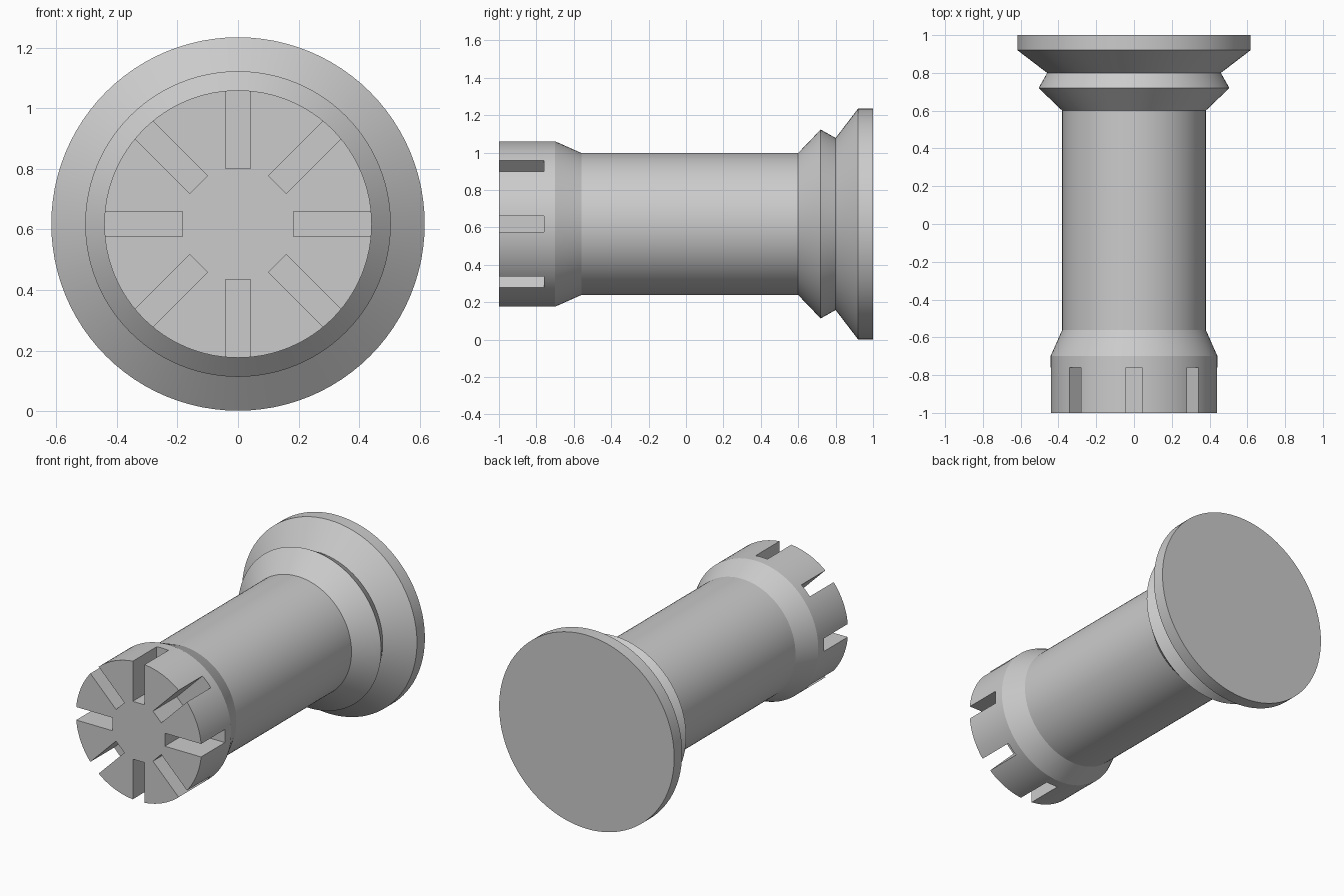
import bpy, bmesh, math
from mathutils import Matrix, Vector

if "Cube" in bpy.data.objects:
    bpy.data.objects.remove(bpy.data.objects["Cube"])

CENTRE_Z = 0.618
SEGMENTS = 96


def new_object(name, bm):
    bmesh.ops.recalc_face_normals(bm, faces=bm.faces[:])
    mesh = bpy.data.meshes.new(name)
    bm.to_mesh(mesh)
    bm.free()
    obj = bpy.data.objects.new(name, mesh)
    bpy.context.collection.objects.link(obj)
    obj.location.z = CENTRE_Z
    return obj


def lathe(name, profile):
    """Closed solid of revolution about y from (y, radius) pairs."""
    bm = bmesh.new()
    rings = []
    for y, r in profile:
        angles = [2 * math.pi * i / SEGMENTS for i in range(SEGMENTS)]
        rings.append([bm.verts.new((r * math.cos(a), y, r * math.sin(a))) for a in angles])
    for a, b in zip(rings, rings[1:]):
        for i in range(SEGMENTS):
            j = (i + 1) % SEGMENTS
            bm.faces.new((a[i], a[j], b[j], b[i]))
    bm.faces.new(rings[0])
    bm.faces.new(rings[-1])
    return new_object(name, bm)


# Turned body: slotted head, taper, shaft, double flared flange
pin = lathe("slotted_pin", [
    (-1.0, 0.442), (-0.70, 0.442), (-0.56, 0.38), (0.60, 0.38),
    (0.72, 0.505), (0.80, 0.46), (0.92, 0.617), (1.0, 0.617)])

# Eight radial slot cutters
bm = bmesh.new()
inner, outer, front, back, width = 0.184, 0.60, -1.1, -0.76, 0.083
for k in range(8):
    m = (Matrix.Rotation(k * math.pi / 4, 4, 'Y')
         @ Matrix.Translation(((inner + outer) / 2, (front + back) / 2, 0))
         @ Matrix.Diagonal(Vector((outer - inner, back - front, width, 1))))
    bmesh.ops.create_cube(bm, size=1, matrix=m)
cutter = new_object("slot_cutter", bm)
cutter.hide_render = True

mod = pin.modifiers.new("slots", 'BOOLEAN')
mod.operation = 'DIFFERENCE'
mod.solver = 'EXACT'
mod.object = cutter
bpy.context.view_layer.objects.active = pin
pin.select_set(True)
bpy.ops.object.modifier_apply(modifier=mod.name)
bpy.data.objects.remove(cutter)

# Smooth round surfaces, crisp profile edges
bpy.ops.object.shade_smooth_by_angle(angle=math.radians(20))
